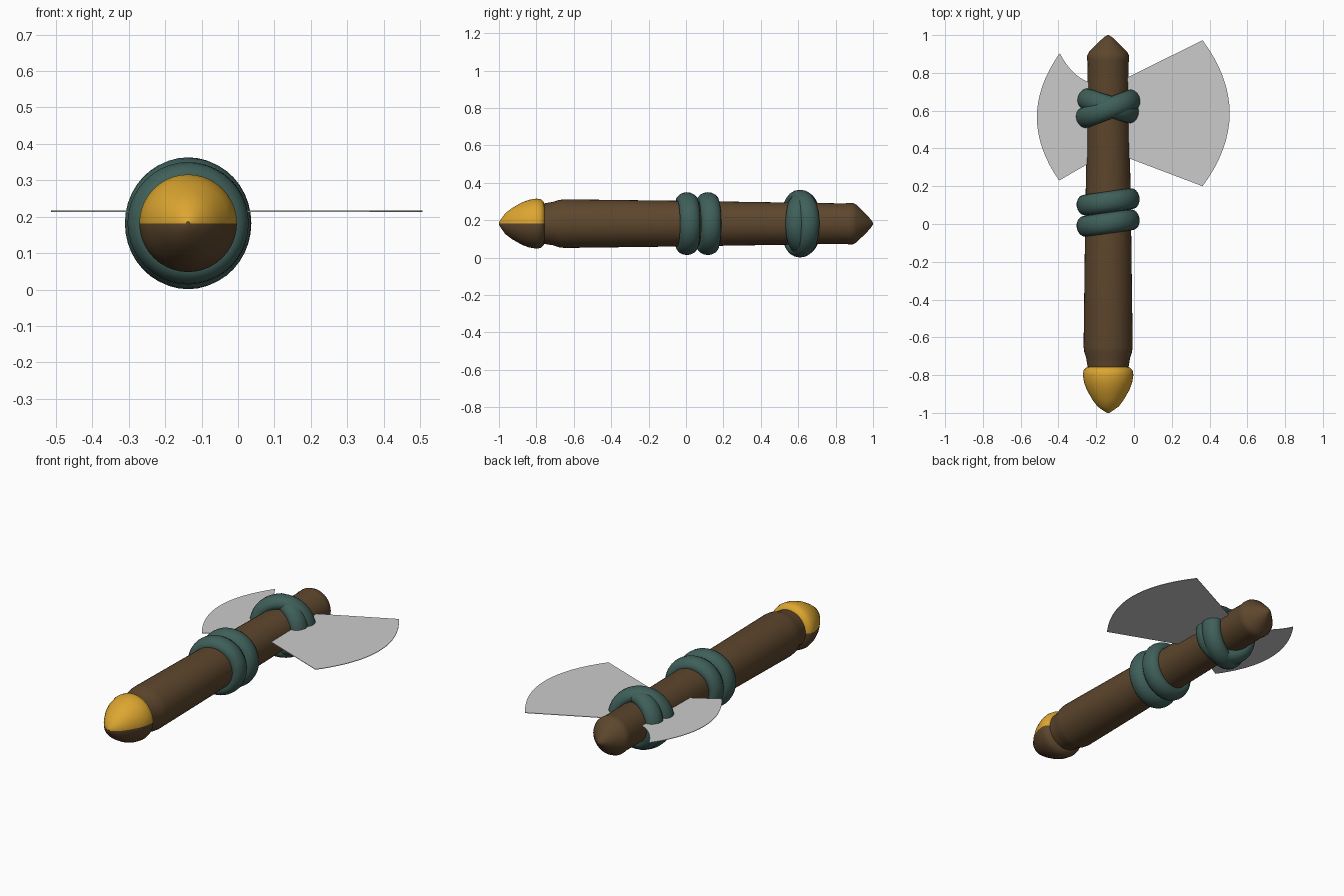
import bpy, bmesh
from math import sin, cos, pi, radians
from mathutils import Matrix

if "Cube" in bpy.data.objects:
    bpy.data.objects.remove(bpy.data.objects["Cube"])

CX, CZ = -0.137, 0.182   # handle axis runs along y through this point


def material(name, rgb):
    m = bpy.data.materials.new(name)
    m.diffuse_color = (*rgb, 1)
    m.use_nodes = True
    m.node_tree.nodes["Principled BSDF"].inputs["Base Color"].default_value = m.diffuse_color
    return m


WOOD = material("wood", (0.11, 0.062, 0.026))
GOLD = material("gold", (0.72, 0.38, 0.03))
CORD = material("cord", (0.05, 0.115, 0.10))


def finish(name, bm, mats, angle=40):
    bmesh.ops.recalc_face_normals(bm, faces=bm.faces)
    me = bpy.data.meshes.new(name)
    bm.to_mesh(me)
    bm.free()
    ob = bpy.data.objects.new(name, me)
    bpy.context.collection.objects.link(ob)
    for m in mats:
        me.materials.append(m)
    bpy.ops.object.select_all(action='DESELECT')
    ob.select_set(True)
    bpy.context.view_layer.objects.active = ob
    bpy.ops.object.shade_smooth_by_angle(angle=radians(angle))
    return ob


def lathe(name, profile, mats, closed=False, loc=(CX, 0, CZ), tilt=0, segs=40):
    """Revolve (y, radius) points about the y axis."""
    bm = bmesh.new()
    rings = [[bm.verts.new((r * cos(2 * pi * i / segs), y, r * sin(2 * pi * i / segs)))
              for i in range(segs)] for y, r in profile]
    pairs = list(zip(rings, rings[1:]))
    if closed:
        pairs.append((rings[-1], rings[0]))
    for a, b in pairs:
        for i in range(segs):
            j = (i + 1) % segs
            bm.faces.new((a[i], a[j], b[j], b[i]))
    if not closed:
        bm.faces.new(rings[0])
        bm.faces.new(rings[-1])
    if len(mats) > 1:   # second material on the upper half
        for f in bm.faces:
            f.material_index = int(f.calc_center_median().z > 0.001)
    ob = finish(name, bm, mats)
    ob.matrix_world = Matrix.Translation(loc) @ Matrix.Rotation(radians(tilt), 4, 'Z')
    return ob


# Tapered wooden handle with a pointed cap
lathe("handle", [(-0.78, 0.105), (-0.735, 0.112), (-0.71, 0.116), (-0.68, 0.126), (-0.65, 0.13),
                 (-0.1, 0.123), (0.85, 0.108), (0.87, 0.111), (0.89, 0.111), (0.91, 0.102),
                 (0.97, 0.043), (0.99, 0.02), (1.0, 0.004)], [WOOD])

# Rounded pommel, gold on its upper half
lathe("pommel", [(-1.0, 0.006), (-0.985, 0.03), (-0.965, 0.057), (-0.93, 0.083), (-0.88, 0.112),
                 (-0.84, 0.127), (-0.80, 0.134), (-0.775, 0.13), (-0.76, 0.115), (-0.755, 0.1)],
      [WOOD, GOLD])


# Cord wraps: two parallel rings and a crossed pair
def cord(name, y, radius, tilt, half=0.055, thick=0.042):
    prof = [(half * cos(2 * pi * k / 16), radius + thick * sin(2 * pi * k / 16)) for k in range(16)]
    lathe(name, prof, [CORD], True, (CX, y, CZ), tilt)


cord("lower_wrap_1", 0.005, 0.126, 8)
cord("lower_wrap_2", 0.117, 0.126, 8)
cord("cross_wrap_1", 0.61, 0.139, 21)
cord("cross_wrap_2", 0.625, 0.129, -18)


# Blades: thin flat plates with curved cutting edges
def curve(p, c, q, n=16):
    """Quadratic arc from p to q pulled towards c."""
    return [tuple((1 - t) ** 2 * p[k] + 2 * t * (1 - t) * c[k] + t * t * q[k] for k in (0, 1))
            for t in (i / n for i in range(n + 1))]


def blade(name, outline, z=0.215, thick=0.003):
    bm = bmesh.new()
    f = bm.faces.new([bm.verts.new((x, y, z - thick / 2)) for x, y in outline])
    ext = bmesh.ops.extrude_face_region(bm, geom=[f])
    bmesh.ops.translate(bm, vec=(0, 0, thick),
                        verts=[v for v in ext["geom"] if isinstance(v, bmesh.types.BMVert)])
    finish(name, bm, [], 30)


blade("large_blade", [(CX, 0.40), (-0.02, 0.345)]
      + curve((0.363, 0.20), (0.65, 0.587), (0.363, 0.973)) + [(-0.02, 0.783), (CX, 0.72)])
blade("small_blade", [(CX, 0.72)] + curve((-0.24, 0.75), (-0.335, 0.79), (-0.392, 0.903), 8)
      + curve((-0.396, 0.90), (-0.632, 0.565), (-0.396, 0.23)) + [(-0.25, 0.315), (CX, 0.40)])
